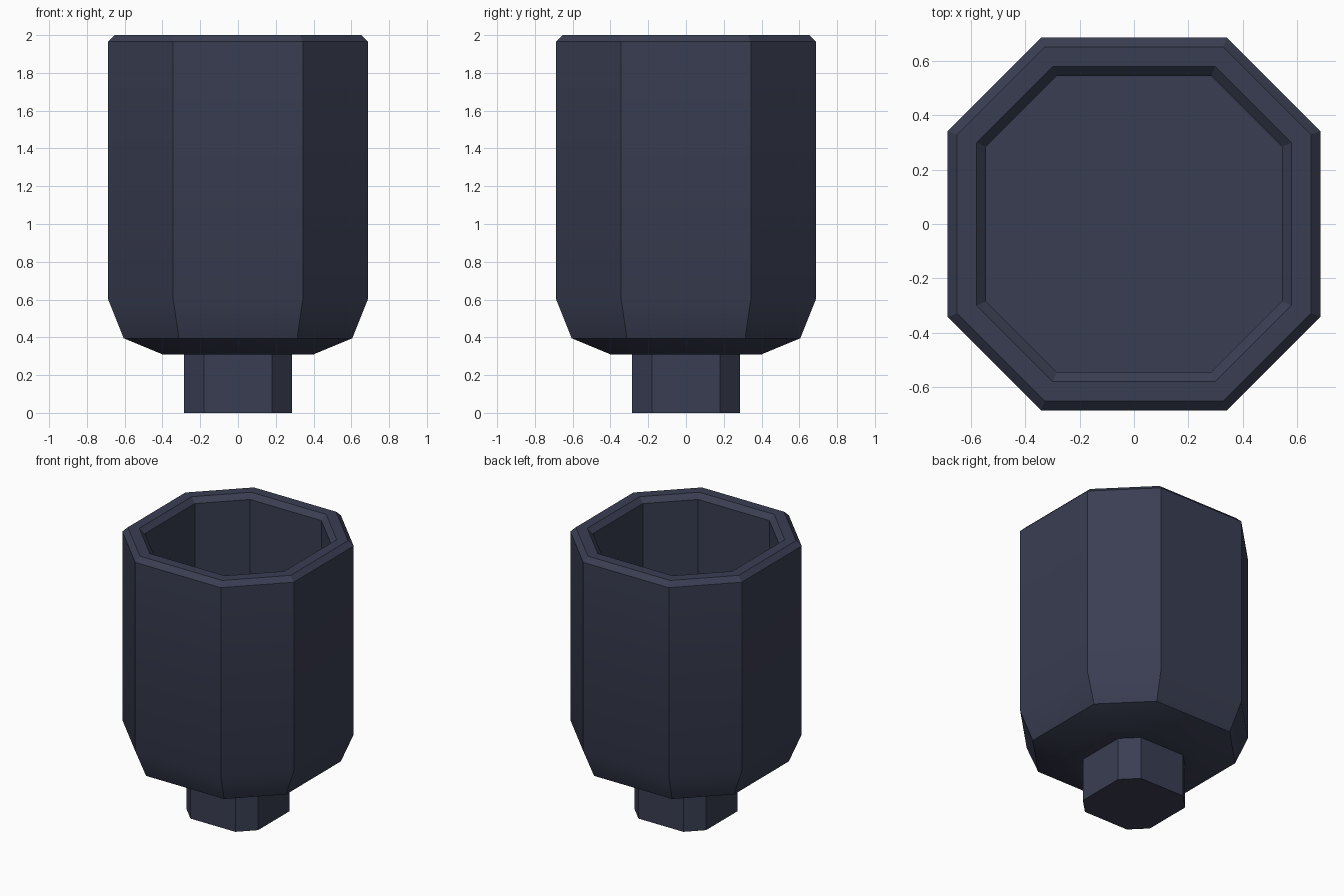
import bpy, bmesh, math

if "Cube" in bpy.data.objects:
    bpy.data.objects.remove(bpy.data.objects["Cube"])

mat = bpy.data.materials.new("dark_slate")
mat.diffuse_color = (0.042, 0.048, 0.085, 1)
mat.use_nodes = True
mat.node_tree.nodes["Principled BSDF"].inputs["Base Color"].default_value = mat.diffuse_color


def octagon(a, b):
    """Eight-sided ring: a = half width, b = half length of the straight sides."""
    return [(a, -b), (a, b), (b, a), (-b, a), (-a, b), (-a, -b), (-b, -a), (b, -a)]


def loft(name, rings, cap_start=False, cap_end=False):
    bm = bmesh.new()
    loops = [[bm.verts.new((x, y, z)) for x, y in octagon(a, b)] for a, b, z in rings]
    for lo, hi in zip(loops, loops[1:]):
        for i in range(8):
            j = (i + 1) % 8
            bm.faces.new((lo[i], lo[j], hi[j], hi[i]))
    if cap_start:
        bm.faces.new(loops[0][::-1])
    if cap_end:
        bm.faces.new(loops[-1])
    me = bpy.data.meshes.new(name)
    bm.to_mesh(me)
    bm.free()
    me.materials.append(mat)
    ob = bpy.data.objects.new(name, me)
    bpy.context.collection.objects.link(ob)
    bpy.ops.object.select_all(action='DESELECT')
    ob.select_set(True)
    bpy.context.view_layer.objects.active = ob
    bpy.ops.object.shade_smooth_by_angle(angle=math.radians(30))
    return ob


# Hollow cup: underside, outer wall, bevelled rim, inner wall, floor
loft("cup", [
    (0.285, 0.18, 0.31),
    (0.40, 0.21, 0.31),
    (0.605, 0.313, 0.395),
    (0.687, 0.343, 0.60),
    (0.687, 0.343, 1.965),
    (0.652, 0.329, 2.0),
    (0.581, 0.300, 2.0),
    (0.546, 0.285, 1.965),
    (0.546, 0.285, 0.45),
], cap_end=True)

# Short solid stem below the cup
loft("stem", [(0.287, 0.18, 0.0), (0.287, 0.18, 0.31)], cap_start=True)
